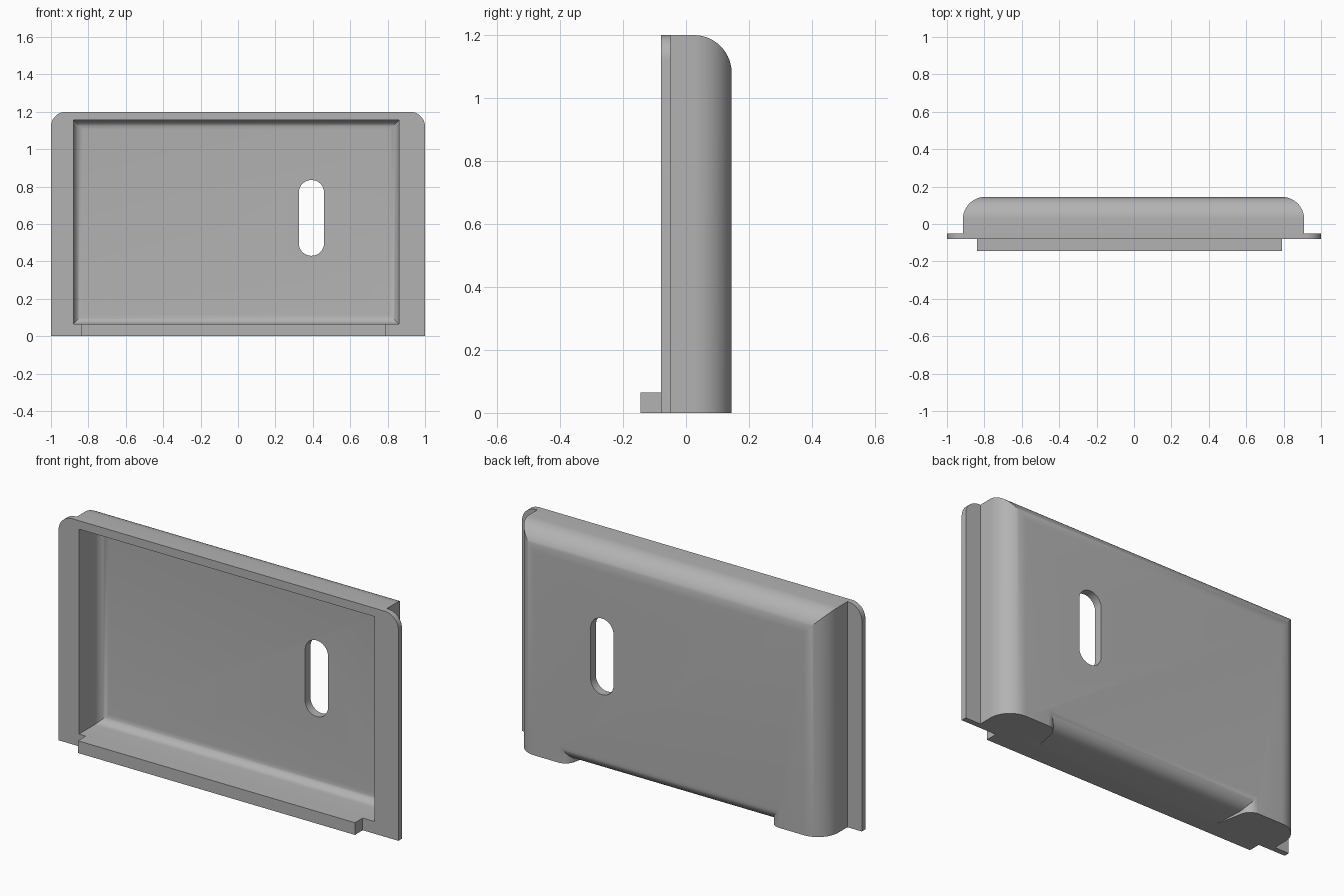
import bpy, bmesh, math

if "Cube" in bpy.data.objects:
    bpy.data.objects.remove(bpy.data.objects["Cube"], do_unlink=True)

grey = bpy.data.materials.new("light_grey")
grey.use_nodes = True
grey.diffuse_color = (0.45, 0.45, 0.45, 1)
grey.node_tree.nodes["Principled BSDF"].inputs["Base Color"].default_value = grey.diffuse_color


def finish(bm, name):
    bmesh.ops.recalc_face_normals(bm, faces=bm.faces)
    mesh = bpy.data.meshes.new(name)
    bm.to_mesh(mesh)
    bm.free()
    mesh.materials.append(grey)
    obj = bpy.data.objects.new(name, mesh)
    bpy.context.collection.objects.link(obj)
    return obj


def box(name, x, y, z, radius=0, rounded=None, segments=14):
    """Box from ranges; edges whose midpoint passes the rule are rounded."""
    bm = bmesh.new()
    bmesh.ops.create_cube(bm, size=1)
    if rounded:
        unit_edges = [e for e in bm.edges if rounded((e.verts[0].co + e.verts[1].co) / 2)]
    for v in bm.verts:
        v.co = [r[0] + (c + 0.5) * (r[1] - r[0]) for c, r in zip(v.co, (x, y, z))]
    if rounded:
        bmesh.ops.bevel(bm, geom=unit_edges, offset=radius, offset_type='OFFSET',
                        segments=segments, profile=0.5, affect='EDGES')
    return finish(bm, name)


def boolean(target, tool, operation):
    mod = target.modifiers.new(operation, 'BOOLEAN')
    mod.operation, mod.solver, mod.object = operation, 'EXACT', tool
    bpy.context.view_layer.objects.active = target
    bpy.ops.object.modifier_apply(modifier=mod.name)
    bpy.data.objects.remove(tool, do_unlink=True)


# Shell body, rounded along the back at the sides and top
cover = box("back_cover", (-0.915, 0.91), (-0.08, 0.145), (0, 1.2), 0.12,
            lambda m: m.y > 0.4 and m.z > -0.4)

# Thin flange with rounded top corners
flange = box("flange", (-1, 1), (-0.08, -0.05), (0, 1.2), 0.08,
             lambda m: m.z > 0.4 and abs(m.x) > 0.4)
boolean(cover, flange, 'UNION')

# Hollow inside with filleted back edges
cavity = box("cavity", (-0.88, 0.86), (-0.2, 0.1), (0.065, 1.155), 0.05,
             lambda m: m.y > 0.4, 8)
boolean(cover, cavity, 'DIFFERENCE')

# Slot with round ends
slot = box("slot", (0.325, 0.46), (0, 0.3), (0.43, 0.835), 0.0672,
           lambda m: abs(m.x) > 0.4 and abs(m.z) > 0.4, 12)
boolean(cover, slot, 'DIFFERENCE')

# Bottom relief between the two feet: profile of (half width, y, z)
sections = [(0.56, -0.05, 0.0)]
for i in range(13):
    a = math.radians(90 * i / 12)
    y = 0.065 + 0.08 * math.sin(a)
    z = 0.095 - 0.08 * math.cos(a)
    flare = max(0, (y - 0.095) / 0.05)
    w = 0.56 + 0.2 * (y + 0.05) + 0.05 * (1 - math.sqrt(max(0, 1 - flare ** 2)))
    sections.append((w, y, z))
sections.append((sections[-1][0], 0.2, 0.095))
bm = bmesh.new()
rings = [[bm.verts.new(p) for p in ((-w, y, z), (w, y, z), (w, y, -0.1), (-w, y, -0.1))]
         for w, y, z in sections]
for r, s in zip(rings, rings[1:]):
    for i in range(4):
        j = (i + 1) % 4
        bm.faces.new((r[i], r[j], s[j], s[i]))
bm.faces.new(rings[0])
bm.faces.new(rings[-1])
boolean(cover, finish(bm, "relief"), 'DIFFERENCE')

# Front lip along the bottom
lip = box("front_lip", (-0.84, 0.79), (-0.145, -0.08), (0, 0.065))

# Smooth curves, sharp edges
bpy.ops.object.select_all(action='DESELECT')
cover.select_set(True)
bpy.context.view_layer.objects.active = cover
bpy.ops.object.shade_smooth_by_angle(angle=math.radians(25))
